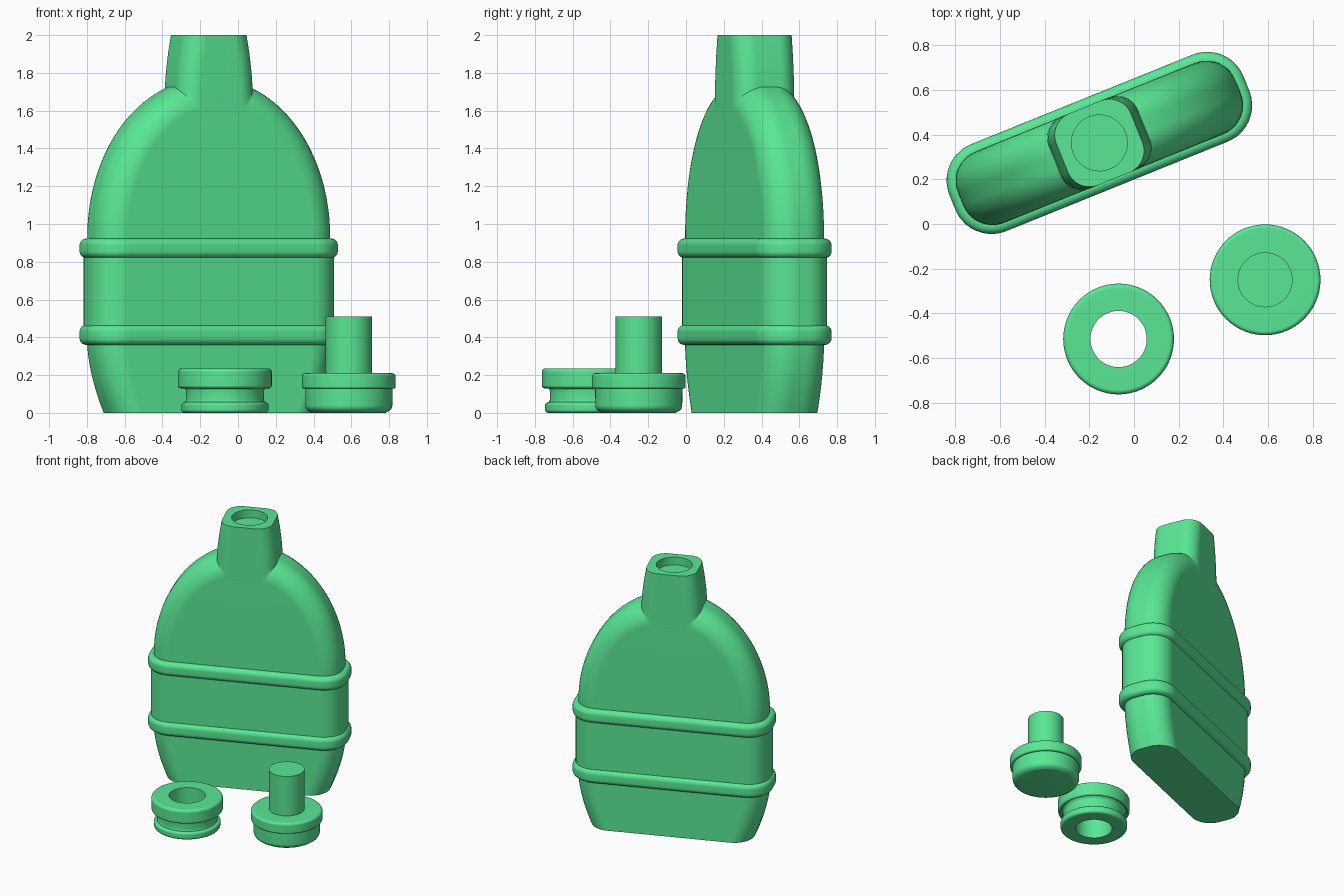
import bpy, bmesh
from math import sin, cos, pi, radians

if "Cube" in bpy.data.objects:
    bpy.data.objects.remove(bpy.data.objects["Cube"])

green = bpy.data.materials.new("green_plastic")
green.diffuse_color = (0.1, 0.8, 0.3, 1)
green.use_nodes = True
green.node_tree.nodes["Principled BSDF"].inputs["Base Color"].default_value = green.diffuse_color


def finish(bm, name, loc=(0, 0, 0), rot=0):
    bmesh.ops.recalc_face_normals(bm, faces=bm.faces)
    me = bpy.data.meshes.new(name)
    bm.to_mesh(me)
    bm.free()
    me.materials.append(green)
    ob = bpy.data.objects.new(name, me)
    bpy.context.collection.objects.link(ob)
    ob.location = loc
    ob.rotation_euler.z = rot
    return ob


def smooth(ob, angle=35):
    bpy.ops.object.select_all(action='DESELECT')
    ob.select_set(True)
    bpy.context.view_layer.objects.active = ob
    bpy.ops.object.shade_smooth_by_angle(angle=radians(angle))
    mod = ob.modifiers.new("weighted_normals", 'WEIGHTED_NORMAL')
    mod.keep_sharp = True


def rrect(z, l, w, r, n=10):
    """Rounded rectangle ring: half length, half width, corner radius."""
    ring = []
    for q, (sx, sy) in enumerate(((1, 1), (-1, 1), (-1, -1), (1, -1))):
        for i in range(n + 1):
            a = (q + i / n) * pi / 2
            ring.append((sx * (l - r) + r * cos(a), sy * (w - r) + r * sin(a), z))
    return ring


def loft(name, sections, loc, rot, cap=True):
    bm = bmesh.new()
    rings = [[bm.verts.new(p) for p in s] for s in sections]
    for a, b in zip(rings, rings[1:]):
        for i in range(len(a)):
            j = (i + 1) % len(a)
            bm.faces.new((a[i], a[j], b[j], b[i]))
    if cap:
        bm.faces.new(rings[0])
        bm.faces.new(rings[-1])
    return finish(bm, name, loc, rot)


def lathe(name, profile, loc, closed=False, n=64):
    """Spin an (r, z) profile; r = 0 points become poles."""
    bm = bmesh.new()
    vs = [bm.verts.new((r, 0, z)) for r, z in profile]
    pairs = list(zip(vs, vs[1:])) + ([(vs[-1], vs[0])] if closed else [])
    edges = [bm.edges.new(p) for p in pairs]
    bmesh.ops.spin(bm, geom=vs + edges, cent=(0, 0, 0), axis=(0, 0, 1), angle=2 * pi, steps=n)
    bmesh.ops.remove_doubles(bm, verts=bm.verts, dist=1e-5)
    return finish(bm, name, loc)


def arc(cx, cz, r, a0, a1, n=5):
    return [(cx + r * cos(radians(a0 + (a1 - a0) * i / n)),
             cz + r * sin(radians(a0 + (a1 - a0) * i / n))) for i in range(n + 1)]


def boolean(ob, other, op):
    mod = ob.modifiers.new(op, 'BOOLEAN')
    mod.operation, mod.object, mod.solver = op, other, 'EXACT'
    bpy.context.view_layer.objects.active = ob
    bpy.ops.object.modifier_apply(modifier=mod.name)
    bpy.data.objects.remove(other)


C, ROT = (-0.155, 0.363, 0), radians(22)
W, R, A, B, Z0 = 0.172, 0.14, 0.67, 0.84, 0.93

# flask body: tapered foot, slightly proud waist
body = [rrect(0.40 * i / 8, 0.576 + 0.096 * (1 - (1 - i / 8) ** 1.8), W, R) for i in range(9)]
body += [rrect(z, 0.69, W + 0.014, R + 0.014) for z in (0.41, 0.87)]
body.append(rrect(0.88, A, W, R))
# elliptical shoulders, rounded towards the front and back faces
for k in range(33):
    t = radians(90) * k / 32
    ring = []
    for x, y, _ in rrect(0, A, W, R):
        d = A - abs(x)
        s = 1 if x > 0 else -1
        ring.append((s * (A - d) * cos(t), y, Z0 + (B - d) * sin(t)))
    body.append(ring)
bottle = loft("bottle_body", body, C, ROT, cap=False)
bm = bmesh.new()
bm.from_mesh(bottle.data)
bmesh.ops.remove_doubles(bm, verts=bm.verts, dist=1e-5)      # close the crest
bm.faces.new([v for v in bm.verts if v.co.z < 1e-6])         # flat foot
bmesh.ops.recalc_face_normals(bm, faces=bm.faces)
bm.to_mesh(bottle.data)
bm.free()

# neck with a shallow round mouth
neck = loft("neck", [rrect(z, l, W + d, 0.104) for z, l, d in (
    (1.5, 0.222, -0.012), (1.6, 0.219, 0.001), (1.7, 0.216, 0.001), (1.8, 0.209, 0.001),
    (1.9, 0.197, 0.001), (2.0, 0.18, 0.001))], C, ROT)
boolean(bottle, neck, 'UNION')
mouth = lathe("mouth_cutter", [(0, 1.94), (0.125, 1.94), (0.125, 2.1), (0, 2.1)], C)
mouth.hide_render = True
boolean(bottle, mouth, 'DIFFERENCE')
smooth(bottle)

# two raised bands around the waist
for name, z0, z1 in (("lower_band", 0.36, 0.465), ("upper_band", 0.82, 0.923)):
    e = 0.035
    prof = [(-0.05, z0)] + arc(-e, z0 + e, e, -90, 0) + arc(-e, z1 - e, e, 0, 90) + [(-0.05, z1)]
    smooth(loft(name, [rrect(z, 0.71 + d, 0.21 + d, 0.175 + d) for d, z in prof], C, ROT, cap=False))

# grooved collar ring
ring = [(0.126, 0)] + arc(0.213, 0.018, 0.018, -90, 0) + arc(0.216, 0.04, 0.015, 0, 80)
ring += [(0.21, 0.057), (0.21, 0.062), (0.206, 0.068), (0.206, 0.118), (0.212, 0.13), (0.222, 0.138)]
ring += arc(0.233, 0.145, 0.015, -90, 0) + arc(0.228, 0.216, 0.02, 0, 90) + [(0.126, 0.236)]
smooth(lathe("collar_ring", ring, (-0.069, -0.515, 0), closed=True))

# stopper with a post
stop = [(0, 0), (0.195, 0)] + arc(0.195, 0.04, 0.035, -75, 0) + [(0.231, 0.128)]
stop += arc(0.236, 0.14, 0.012, -90, 0) + arc(0.23, 0.192, 0.018, 0, 90)
stop += [(0.123, 0.21), (0.123, 0.511), (0, 0.511)]
smooth(lathe("stopper", stop, (0.587, -0.25, 0)))
